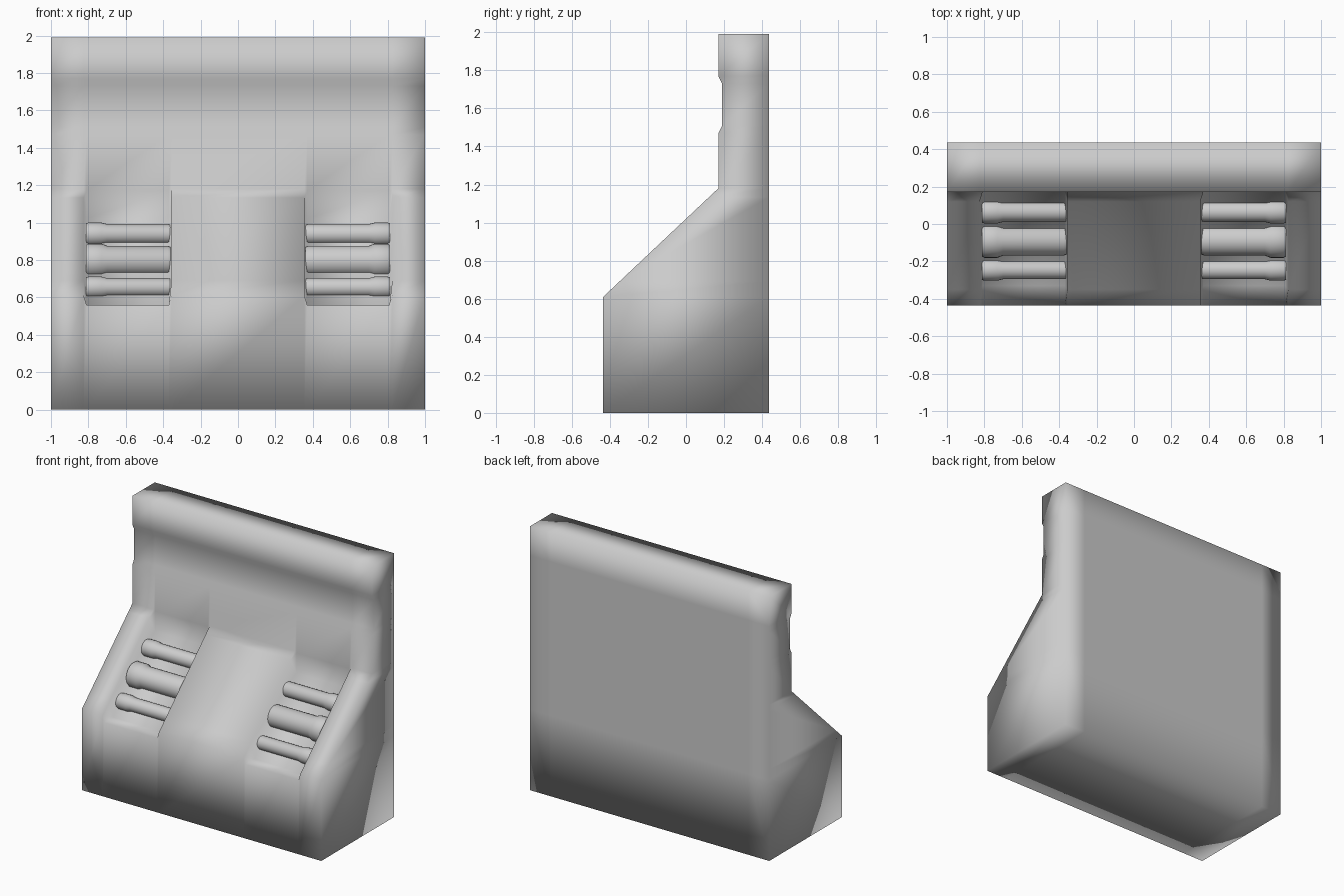
import bpy, bmesh
from math import cos, sin, tau

if "Cube" in bpy.data.objects:
    bpy.data.objects.remove(bpy.data.objects["Cube"])


def finish(name, bm, smooth_all):
    bmesh.ops.recalc_face_normals(bm, faces=bm.faces[:])
    mesh = bpy.data.meshes.new(name)
    bm.to_mesh(mesh)
    bm.free()
    obj = bpy.data.objects.new(name, mesh)
    bpy.context.collection.objects.link(obj)
    bpy.ops.object.select_all(action='DESELECT')
    obj.select_set(True)
    bpy.context.view_layer.objects.active = obj
    if smooth_all:
        bpy.ops.object.shade_smooth()
    else:
        bpy.ops.object.shade_smooth_by_angle(angle=0.9)
    return obj


# Console body: front profiles (y, z) lofted across x, with recessed bays
upper = [(.17, 1.47), (.19, 1.51), (.19, 1.73), (.17, 1.77), (.17, 1.99)]
raised = [(-.435, 0), (-.435, .61), (-.35, .69), (.12, 1.133), (.17, 1.18)] + upper
bay = [(-.435, 0), (-.435, .56), (-.33, .56), (.17, 1.02), (.17, 1.17)] + upper
half = [(1, raised), (.825, raised), (.81, bay), (.37, bay), (.355, raised)]
stations = [(-x, p) for x, p in half] + half[::-1]

bm = bmesh.new()
front = [[bm.verts.new((x, y, z)) for y, z in p] for x, p in stations]
back = [[bm.verts.new((x, .435, z)) for _, z in raised] for x, _ in stations]
rows = len(raised)
for a in range(len(stations) - 1):
    for grid in (front, back):
        for i in range(rows - 1):
            bm.faces.new((grid[a][i], grid[a + 1][i], grid[a + 1][i + 1], grid[a][i + 1]))
    for i in (0, rows - 1):
        bm.faces.new((front[a][i], front[a + 1][i], back[a + 1][i], back[a][i]))
for s in (0, -1):
    for i in range(rows - 1):
        bm.faces.new((front[s][i], front[s][i + 1], back[s][i + 1], back[s][i]))
finish("console_body", bm, True)


# Collared rollers lying in each bay
def roller(name, side, y, z, shaft, collar, n=24):
    profile = [(.362, shaft * .93), (.375, shaft), (.70, shaft), (.73, collar),
               (.80, collar), (.813, collar * .92)]
    bm = bmesh.new()
    rings = [[bm.verts.new((side * x, y + r * cos(tau * k / n), z + r * sin(tau * k / n)))
              for k in range(n)] for x, r in profile]
    for a, b in zip(rings, rings[1:]):
        for k in range(n):
            bm.faces.new((a[k], a[(k + 1) % n], b[(k + 1) % n], b[k]))
    bm.faces.new(rings[0])
    bm.faces.new(rings[-1])
    finish(name, bm, False)


for side, label in ((-1, "left"), (1, "right")):
    roller(f"lower_roller_{label}", side, -.245, .653, .05, .058)
    roller(f"middle_roller_{label}", side, -.088, .795, .081, .093)
    roller(f"upper_roller_{label}", side, .065, .938, .054, .062)
